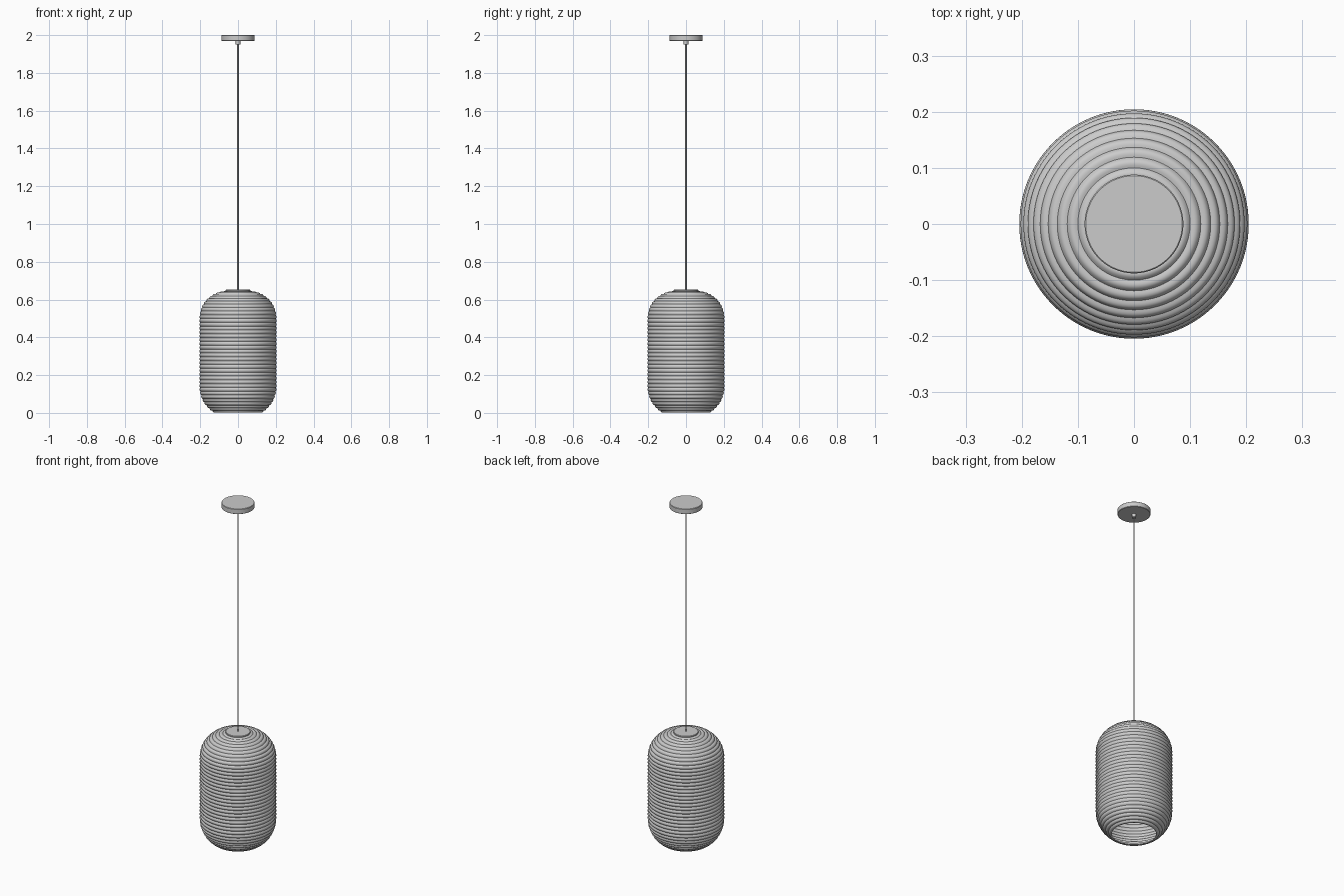
import bpy, bmesh, math
from mathutils import Vector

if "Cube" in bpy.data.objects:
    bpy.data.objects.remove(bpy.data.objects["Cube"])


def lathe(name, profile, segments=96, angle=35):
    """Spin an (r, z) profile about z; points at r = 0 become poles."""
    bm = bmesh.new()
    vs = [bm.verts.new((r, 0, z)) for r, z in profile]
    edges = [bm.edges.new(p) for p in zip(vs, vs[1:])]
    bmesh.ops.spin(bm, geom=vs + edges, cent=(0, 0, 0), axis=(0, 0, 1),
                   angle=2 * math.pi, steps=segments, use_duplicate=False)
    bmesh.ops.remove_doubles(bm, verts=bm.verts, dist=1e-5)
    bmesh.ops.recalc_face_normals(bm, faces=bm.faces)
    mesh = bpy.data.meshes.new(name)
    bm.to_mesh(mesh)
    bm.free()
    obj = bpy.data.objects.new(name, mesh)
    bpy.context.collection.objects.link(obj)
    bpy.ops.object.select_all(action='DESELECT')
    obj.select_set(True)
    bpy.context.view_layer.objects.active = obj
    bpy.ops.object.shade_smooth_by_angle(angle=math.radians(angle))
    return obj


def disc(name, radius, z0, z1, bevel=0.002, segments=64):
    return lathe(name, [(0, z0), (radius - bevel, z0), (radius, z0 + bevel),
                        (radius, z1 - bevel), (radius - bevel, z1), (0, z1)], segments)


def ribbed_profile(path, ribs, depth, samples=6):
    """Resample a path by length and swell it outward into rounded ribs."""
    lengths = [0]
    for a, b in zip(path, path[1:]):
        lengths.append(lengths[-1] + (b - a).length)
    out, k, n = [], 0, ribs * samples
    for i in range(n + 1):
        s = lengths[-1] * i / n
        while k < len(path) - 2 and lengths[k + 1] < s:
            k += 1
        a, b = path[k], path[k + 1]
        t = (s - lengths[k]) / (lengths[k + 1] - lengths[k])
        d = (b - a).normalized()
        swell = depth * abs(math.sin(math.pi * i / samples))
        p = a.lerp(b, t) + Vector((d.y, -d.x)) * swell
        out.append((p.x, p.y))
    return out


# Lantern shade: open bottom, straight wall, rounded shoulders
path = []
start = math.acos((0.118 - 0.06) / 0.14)
for i in range(25):
    a = -start * (1 - i / 24)
    path.append(Vector((0.06 + 0.14 * math.cos(a), 0.142 + 0.152 * math.sin(a))))
for i in range(33):
    a = math.pi / 2 * i / 32
    path.append(Vector((0.06 + 0.14 * math.cos(a), 0.505 + 0.138 * math.sin(a))))
# lift so that the bottom rim rests at zero
low = min(p.y for p in path)
path = [Vector((p.x, p.y - low + 0.002)) for p in path]
shade = lathe("lantern_shade", ribbed_profile(path, 37, 0.0045))
solid = shade.modifiers.new("thickness", 'SOLIDIFY')
solid.thickness = 0.002
solid.offset = -1

# Top cap of the shade
disc("shade_cap", 0.066, 0.640, 0.652)

# Cord, strain relief and ceiling canopy
disc("cord", 0.004, 0.645, 1.96, bevel=0.0005, segments=16)
disc("cord_grip", 0.012, 1.95, 1.972, bevel=0.001, segments=32)
disc("ceiling_canopy", 0.088, 1.97, 2.0, bevel=0.002, segments=96)
